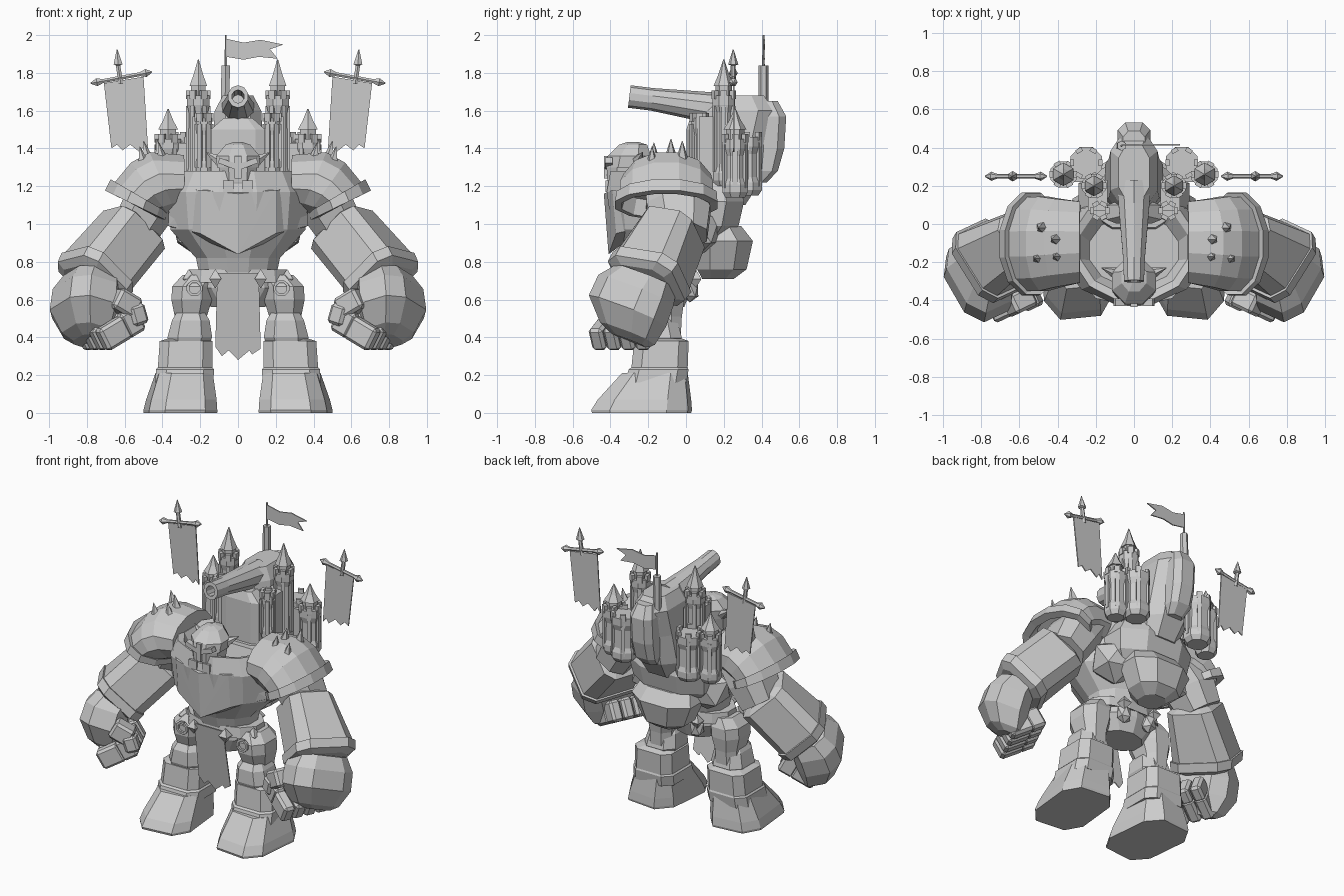
import bpy, bmesh, math, random
from mathutils import Vector, Matrix

random.seed(4)
if "Cube" in bpy.data.objects:
    bpy.data.objects.remove(bpy.data.objects["Cube"])

stone = bpy.data.materials.new("stone grey")
stone.use_nodes = True
GREY = (0.6, 0.6, 0.6, 1)
stone.diffuse_color = GREY
stone.node_tree.nodes["Principled BSDF"].inputs["Base Color"].default_value = GREY
Y, Z = Vector((0, 1, 0)), Vector((0, 0, 1))
TURNED = Vector((.42, .9, 0))


def finish(name, bm, pair=False):
    bmesh.ops.recalc_face_normals(bm, faces=bm.faces)
    me = bpy.data.meshes.new(name)
    bm.to_mesh(me)
    bm.free()
    me.materials.append(stone)
    ob = bpy.data.objects.new(name, me)
    bpy.context.collection.objects.link(ob)
    if pair:
        ob.modifiers.new("Mirror", 'MIRROR').use_mirror_merge = False
    return ob


def add_rings(bm, rings, n, square):
    """Skin rings given as (centre, half-width vector, half-depth vector)."""
    loops = []
    for o, u, v in rings:
        loop = []
        for i in range(n):
            t = 2 * math.pi * (i + 0.5) / n
            c, s = (math.copysign(abs(f) ** square, f) for f in (math.cos(t), math.sin(t)))
            loop.append(bm.verts.new(o + u * c + v * s))
        loops.append(loop)
    for p, q in zip(loops, loops[1:]):
        for i in range(n):
            bm.faces.new((p[i], p[(i + 1) % n], q[(i + 1) % n], q[i]))
    bm.faces.new(loops[0][::-1])
    bm.faces.new(loops[-1])


def add_loft(bm, secs, axis=Z, n=8, square=1.0, ref=Y):
    """Stack of cross-sections (x, y, z, half_width, half_depth) across the axis."""
    d = Vector(axis).normalized()
    ref = Z if abs(d.y) > 0.9 else ref
    v = (ref - d * ref.dot(d)).normalized()
    u = v.cross(d)
    add_rings(bm, [(Vector(s[:3]), u * s[3], v * s[4]) for s in secs], n, square)


def loft(name, secs, axis=Z, n=8, square=1.0, pair=False, ref=Y):
    bm = bmesh.new()
    add_loft(bm, secs, axis, n, square, ref)
    return finish(name, bm, pair)


def spike(bm, base, tip, r, n=6):
    base, tip = Vector(base), Vector(tip)
    add_loft(bm, [(*base, r, r), (*tip, r * 0.05, r * 0.05)], tip - base, n)


def rock(name, centre, radii):
    """Rough faceted lump, mirrored to both sides."""
    bm = bmesh.new()
    bmesh.ops.create_icosphere(bm, subdivisions=1, radius=1)
    for v in bm.verts:
        v.co *= 1 + random.uniform(-.09, .09)
        v.co = Vector(centre) + Vector(v.co[i] * radii[i] for i in range(3))
    return finish(name, bm, True)


def sheet(name, pts, y, lean=0, pair=False):
    """Thin cloth outline in the x-z plane, leaning in y with height."""
    bm = bmesh.new()
    f = bm.faces.new([bm.verts.new((x, y + lean * z, z)) for x, z in pts])
    out = bmesh.ops.extrude_face_region(bm, geom=[f])["geom"]
    bmesh.ops.translate(bm, vec=(0, 0.008, 0), verts=[g for g in out if isinstance(g, bmesh.types.BMVert)])
    return finish(name, bm, pair)


def box(bm, centre, size, rot=Matrix()):
    m = Matrix.Translation(centre) @ rot.to_4x4() @ Matrix.Diagonal((*size, 1))
    bmesh.ops.create_cube(bm, size=1, matrix=m)


def tower(name, x, y, z0, z1, r, spire):
    """Battlemented turret with flared foot, slim lantern and pointed roof."""
    bm = bmesh.new()
    h = z1 - z0
    prof = [(z0, .8), (z0 + .03, 1.05), (z0 + .07, 1.05), (z0 + .1, .9), (z1 - .11, .88), (z1 - .07, 1.05), (z1 - .02, 1.05)]
    add_loft(bm, [(x, y, z, r * k, r * k) for z, k in prof], n=8)
    for i in range(6):
        t = i * math.pi / 3
        rot = Matrix.Rotation(t, 4, 'Z')
        c, s = r * math.cos(t), r * math.sin(t)
        box(bm, (x + c * .88, y + s * .88, z1 - .015), (.022, .035, .045), rot)
        box(bm, (x + c * .85, y + s * .85, z0 + .5 * h), (.025, .025, h * .7), rot)
    if spire:
        k = r * .7
        add_loft(bm, [(x, y, z1 - .03, k, k), (x, y, z1 + .03, k, k), (x, y, z1 + .03, k * 1.25, k * 1.25),
                      (x, y, z1 + spire * .55, k * .65, k * .65), (x, y, z1 + spire, .003, .003)], n=6)
    return finish(name, bm, True)


# Torso: bowl-shaped armour with an open collar
loft("torso", [(0, -.13, .68, .2, .15), (0, -.13, .82, .23, .2), (0, -.13, .97, .37, .27),
               (0, -.13, 1.17, .39, .3), (0, -.12, 1.28, .33, .29), (0, -.12, 1.27, .29, .25),
               (0, -.14, 1.2, .24, .19)], n=12)
bm = bmesh.new()
for s in (-1, 1):
    for p in ((.36, -.2, 1.19), (.37, -.2, .99), (.2, -.39, 1.18), (.2, -.37, .95), (0, -.435, 1.16), (0, -.41, .84)):
        bm.verts.new((p[0] * s, p[1], p[2]))
bmesh.ops.convex_hull(bm, input=bm.verts)
finish("breastplate", bm)
loft("upper_back", [(0, .08, .9, .2, .12), (0, .11, .99, .29, .18), (0, .13, 1.12, .31, .19),
                    (0, .13, 1.22, .25, .16)], n=8, square=.85)
loft("lower_back", [(0, .17, .71, .09, .09), (0, .19, .76, .17, .14), (0, .2, .91, .24, .165),
                    (0, .17, .99, .2, .13)], n=8, square=.85)
rock("back_flanks", (.2, .05, .97), (.17, .16, .16))

# Head and helmet
loft("head", [(0, -.32, 1.15, .06, .07), (0, -.32, 1.22, .1, .1), (0, -.31, 1.32, .11, .12)], n=8, square=.8)
loft("helmet", [(0, -.31, 1.3, .12, .13), (0, -.3, 1.36, .125, .125), (0, -.28, 1.42, .07, .08),
                (0, -.28, 1.435, .02, .03)], n=8)
bm = bmesh.new()
box(bm, (0, -.42, 1.3), (.035, .03, .12))
for s in (-1, 1):
    spike(bm, (.09 * s, -.26, 1.33), (.17 * s, -.23, 1.38), .035)
    box(bm, (.055 * s, -.41, 1.32), (.1, .04, .03), Matrix.Rotation(-.35 * s, 4, 'Y'))
    box(bm, (.05 * s, -.4, 1.2), (.06, .05, .06))
finish("helmet_trim", bm)

# Shoulders: flared arches from collar to rim, as (lower x, z, upper x, z, half depth)
bm = bmesh.new()
rings = []
for x0, z0, x1, z1, b in ((.28, 1.08, .285, 1.37, .22), (.33, 1.06, .47, 1.385, .24), (.37, 1.05, .57, 1.33, .255),
                          (.385, 1.06, .66, 1.22, .255), (.37, 1.06, .68, 1.24, .275), (.38, 1.02, .71, 1.18, .28),
                          (.42, 1.03, .66, 1.16, .24), (.4, 1.12, .6, 1.23, .22)):
    rings.append((Vector(((x0 + x1) / 2, -.07 - x0 * .09, (z0 + z1) / 2)), Vector((x1 - x0, 0, z1 - z0)) / 2, Y * b))
add_rings(bm, rings, 12, 1)
finish("pauldrons", bm, True)
bm = bmesh.new()
for x, y, z in ((.41, -.08, 1.35), (.4, -.17, 1.33), (.48, -.02, 1.34), (.5, -.18, 1.31)):
    spike(bm, (x, y, z), (x + .02, y, z + .1), .035, 5)
finish("shoulder_spikes", bm, True)

# Arms and fists, turned slightly inward
loft("upper_arms", [(.36, -.06, 1.24, .15, .17), (.48, -.04, 1.08, .15, .18), (.56, -.03, .94, .13, .15)],
     (.5, 0, -.8), 8, .8, True)
loft("forearms", [(.54, -.05, .99, .13, .12), (.55, -.06, .97, .175, .155), (.745, -.18, .745, .175, .2),
                  (.745, -.18, .745, .185, .215), (.77, -.21, .7, .18, .21), (.78, -.22, .68, .14, .16)],
     (.47, -.4, -.65), 8, .5, True, TURNED)
loft("fists", [(.775, -.21, .72, .13, .17), (.805, -.265, .65, .15, .215), (.815, -.31, .54, .155, .22),
               (.8, -.31, .42, .115, .155), (.79, -.3, .38, .07, .1)], (.1, -.38, -.9), 8, .7, True, TURNED)
bm = bmesh.new()
for i in range(4):
    y = -.45 + i * .085
    bend = Matrix.Rotation(.5, 4, 'Y')
    box(bm, (.72, y, .42), (.16, .08, .13), bend)
    box(bm, (.62, y, .48), (.11, .075, .14), bend)
box(bm, (.65, -.44, .58), (.14, .11, .12), Matrix.Rotation(-.5, 4, 'Y'))
box(bm, (.59, -.46, .52), (.09, .09, .11), Matrix.Rotation(.3, 4, 'Y'))
bmesh.ops.bevel(bm, geom=bm.edges[:], offset=.016, segments=1, affect='EDGES')
bmesh.ops.rotate(bm, cent=(.7, -.31, .5), matrix=Matrix.Rotation(-.44, 3, 'Z'), verts=bm.verts)
finish("fingers", bm, True)

# Hips, belt and tabard
loft("pelvis", [(0, -.13, .56, .15, .12), (0, -.13, .66, .24, .16), (0, -.13, .74, .22, .16)], n=10)
loft("belt", [(0, -.13, .7, .25, .17), (0, -.13, .69, .28, .18), (0, -.13, .76, .27, .17), (0, -.13, .76, .2, .14)], n=12)
bm = bmesh.new()
for x, y in ((.12, -.31), (.26, -.2), (.12, .05)):
    for dz in (-.05, .05):
        spike(bm, (x, y, .71), (x, y, .71 + dz), .045, 4)
for i in range(8):
    t = i * math.tau / 8
    box(bm, (.23 + .035 * math.cos(t), -.28, .66 + .035 * math.sin(t)), (.014, .016, .03), Matrix.Rotation(-t, 4, 'Y'))
finish("belt_studs", bm, True)
rock("rear_pouches", (.1, .02, .65), (.05, .05, .07))
sheet("tabard", [(-.11, .74), (.11, .74), (.12, .34), (.075, .31), (.06, .33), (0, .28), (-.05, .33),
                 (-.085, .3), (-.12, .35)], -.2, -.165)

# Legs
loft("thighs", [(.2, -.13, .73, .1, .1), (.24, -.14, .67, .115, .14), (.245, -.14, .6, .115, .14),
                (.25, -.13, .51, .09, .115), (.25, -.13, .42, .09, .11)], n=8, square=.8, pair=True)
loft("knees", [(.25, -.16, .53, .08, .09), (.25, -.16, .49, .105, .12), (.255, -.15, .4, .125, .135),
               (.26, -.15, .36, .11, .12)], n=8, square=.7, pair=True)
loft("shins", [(.27, -.13, .395, .1, .11), (.275, -.13, .38, .145, .15), (.28, -.14, .24, .15, .155),
               (.28, -.145, .23, .16, .165), (.285, -.16, .16, .16, .17)], n=8, square=.5, pair=True)
loft("feet", [(.285, -.165, .21, .15, .175), (.3, -.22, .07, .182, .25), (.305, -.235, .015, .19, .27),
              (.305, -.235, 0, .19, .265)], n=8, square=.6, pair=True, ref=Vector((.1, 1, 0)))

# Fortress on the back
loft("keep", [(0, .2, 1.1, .13, .12), (0, .22, 1.22, .16, .18), (0, .24, 1.42, .14, .2),
              (0, .28, 1.6, .13, .2), (0, .27, 1.68, .085, .15)], n=8, square=.7)
loft("front_wall", [(0, .06, 1.2, .15, .06), (0, .06, 1.5, .15, .06), (0, .07, 1.56, .08, .05)], n=8, square=.5)
loft("rear_hatch", [(0, .37, 1.22, .06, .06), (0, .42, 1.28, .085, .07), (0, .44, 1.4, .09, .085),
                    (0, .45, 1.57, .09, .085), (0, .42, 1.65, .06, .07)], n=8, square=.7)
tower("tall_towers", .21, .2, 1.2, 1.7, .062, .17)
tower("rear_towers", .25, .32, 1.15, 1.48, .085, 0)
tower("outer_towers", .37, .26, 1.14, 1.47, .07, .14)
tower("small_turrets", .18, .07, 1.25, 1.58, .045, 0)
bm = bmesh.new()
box(bm, (.29, .26, 1.31), (.16, .08, .24))
box(bm, (.19, .15, 1.4), (.1, .16, .34))
finish("curtain_walls", bm, True)
loft("cannon", [(0, .22, 1.6, .095, .095), (0, .1, 1.62, .085, .08), (0, -.18, 1.66, .06, .06), (0, -.3, 1.675, .055, .06),
                (0, -.3, 1.675, .033, .035), (0, -.12, 1.65, .033, .035)], (0, -1, .12), 10)

# Flag and hanging banners
loft("flag_pole", [(-.07, .41, 1.55, .026, .026), (-.065, .41, 1.84, .026, .026), (-.065, .41, 1.84, .007, .007),
                   (-.065, .41, 2, .005, .005)], n=6)
sheet("flag", [(-.06, 1.98), (.03, 1.96), (.12, 1.975), (.24, 1.95), (.17, 1.925), (.21, 1.875), (.11, 1.885),
               (.03, 1.87), (-.06, 1.885)], .41)
sheet("banners", [(.5, 1.78), (.71, 1.745), (.67, 1.4), (.64, 1.42), (.61, 1.39), (.57, 1.42), (.52, 1.38),
                  (.5, 1.41), (.475, 1.38)], .25, pair=True)
bar, end = Vector((.325, 0, -.06)), Vector((.455, .25, 1.805))
bm = bmesh.new()
add_loft(bm, [(*(end + bar * k), r, r) for k, r in ((0, .003), (.1, .024), (.2, .012), (.8, .012), (.9, .024), (1, .003))], bar, 6)
add_loft(bm, [(.62, .25, 1.74, .015, .015), (.635, .25, 1.84, .013, .013), (.635, .25, 1.845, .027, .027),
              (.64, .25, 1.925, .002, .002)], n=6)
finish("banner_frames", bm, True)
